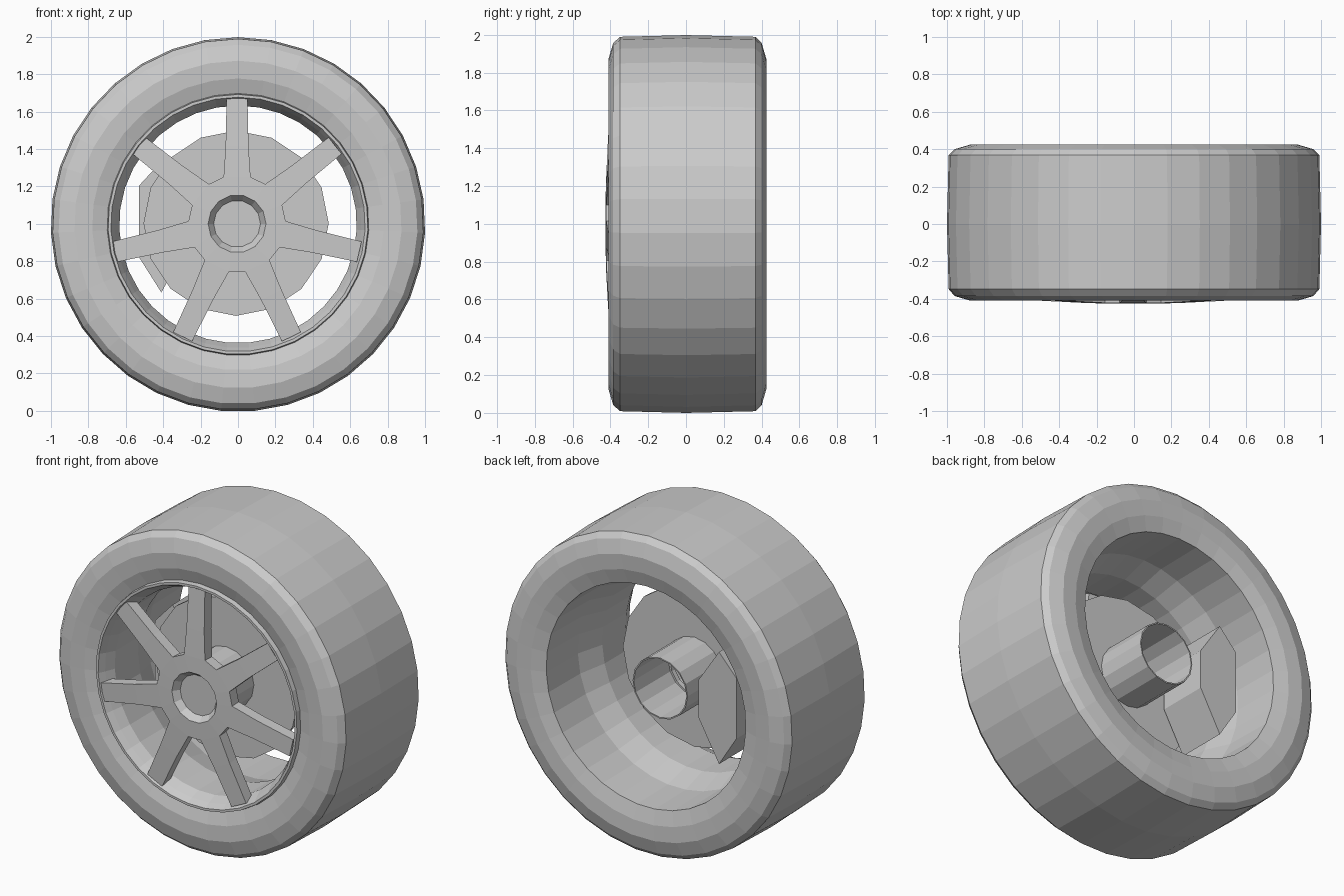
import bpy, bmesh
from math import sin, cos, tau

cube = bpy.data.objects.get("Cube")
if cube:
    bpy.data.objects.remove(cube)

grey = bpy.data.materials.new("plain grey")
grey.use_nodes = True
grey.diffuse_color = (0.6, 0.6, 0.6, 1)
grey.node_tree.nodes["Principled BSDF"].inputs["Base Color"].default_value = (0.6, 0.6, 0.6, 1)

CENTRE_Z = 0.997
HUB = (-0.01, 0, 1.003)


def finish(name, bm, location, recalc=True):
    if recalc:
        bmesh.ops.recalc_face_normals(bm, faces=bm.faces)
    mesh = bpy.data.meshes.new(name)
    bm.to_mesh(mesh)
    bm.free()
    mesh.materials.append(grey)
    ob = bpy.data.objects.new(name, mesh)
    ob.location = location
    bpy.context.collection.objects.link(ob)
    return ob


def lathe(name, profile, sides, location):
    """Turn a closed (radius, y) profile around the axle."""
    bm = bmesh.new()
    rings = [[bm.verts.new((r * sin(tau * k / sides), y, r * cos(tau * k / sides)))
              for r, y in profile] for k in range(sides)]
    n = len(profile)
    for k in range(sides):
        a, b = rings[k], rings[(k + 1) % sides]
        for i in range(n):
            j = (i + 1) % n
            bm.faces.new((a[i], a[j], b[j], b[i]))
    return finish(name, bm, location)


# Tyre: slightly crowned tread, rounded shoulders, sidewalls dipping to the bead
lathe("tyre", [(0.70, -0.38), (0.78, -0.405), (0.875, -0.41), (0.96, -0.385),
               (0.992, -0.348), (1.001, 0), (0.992, 0.368), (0.96, 0.40),
               (0.875, 0.425), (0.78, 0.42), (0.69, 0.395)], 35, (0, 0, CENTRE_Z))

# Rim: wide barrel at the back, narrower throat, thin front lip
lathe("rim", [(0.69, 0.395), (0.685, 0.09), (0.635, -0.08), (0.635, -0.31),
              (0.66, -0.37), (0.68, -0.41), (0.695, -0.41), (0.70, -0.38)],
      35, (0, 0, CENTRE_Z))

# Axle tube, open at the back, and brake disc
lathe("axle_tube", [(0.19, -0.35), (0.19, 0.27), (0.182, 0.27), (0.182, -0.35)], 16, HUB)
lathe("brake_disc", [(0.17, -0.10), (0.495, -0.10), (0.495, -0.07), (0.17, -0.07)], 16, HUB)

# Brake caliper: prism behind the disc
bm = bmesh.new()
outline = [(-0.40, 0.33), (-0.52, 0.20), (-0.52, -0.18),
           (-0.40, -0.37), (-0.26, -0.12), (-0.26, 0.12)]
face = bm.faces.new([bm.verts.new((x, -0.06, z)) for x, z in outline])
new = bmesh.ops.extrude_face_region(bm, geom=[face], use_keep_orig=True)["geom"]
bmesh.ops.translate(bm, vec=(0, 0.32, 0),
                    verts=[v for v in new if isinstance(v, bmesh.types.BMVert)])
finish("brake_caliper", bm, HUB)

# Spokes: seven tapered arms around a recessed hub, domed towards the centre
SPOKES = 7
bm = bmesh.new()


def point(k, along, across, y):
    a = tau * k / SPOKES
    return bm.verts.new((along * sin(a) + across * cos(a), y,
                         along * cos(a) - across * sin(a)))


arms = []
for k in range(SPOKES):
    stations = [(0.122, 0.028, -0.385), (0.151, 0.0345, -0.425), (0.25, 0.072, -0.422),
                (0.42, 0.061, -0.414), (0.67, 0.056, -0.40)]
    arms.append([(point(k, r, -w, y), point(k, r, w, y)) for r, w, y in stations])
for k, arm in enumerate(arms):
    following = arms[(k + 1) % SPOKES]
    for (a, b), (c, d) in zip(arm, arm[1:]):
        bm.faces.new((a, c, d, b))
    # hub web between neighbouring arms
    for i in range(2):
        bm.faces.new((arm[i][1], arm[i + 1][1], following[i + 1][0], following[i][0]))
# hub recess floor
bm.faces.new([v for arm in arms for v in arm[0]])
bmesh.ops.recalc_face_normals(bm, faces=bm.faces)
if sum(f.normal.y * f.calc_area() for f in bm.faces) > 0:
    bmesh.ops.reverse_faces(bm, faces=bm.faces)
spokes = finish("spokes", bm, (-0.005, 0, 1.0), recalc=False)
thick = spokes.modifiers.new("thickness", "SOLIDIFY")
thick.thickness = 0.07
thick.offset = -1
